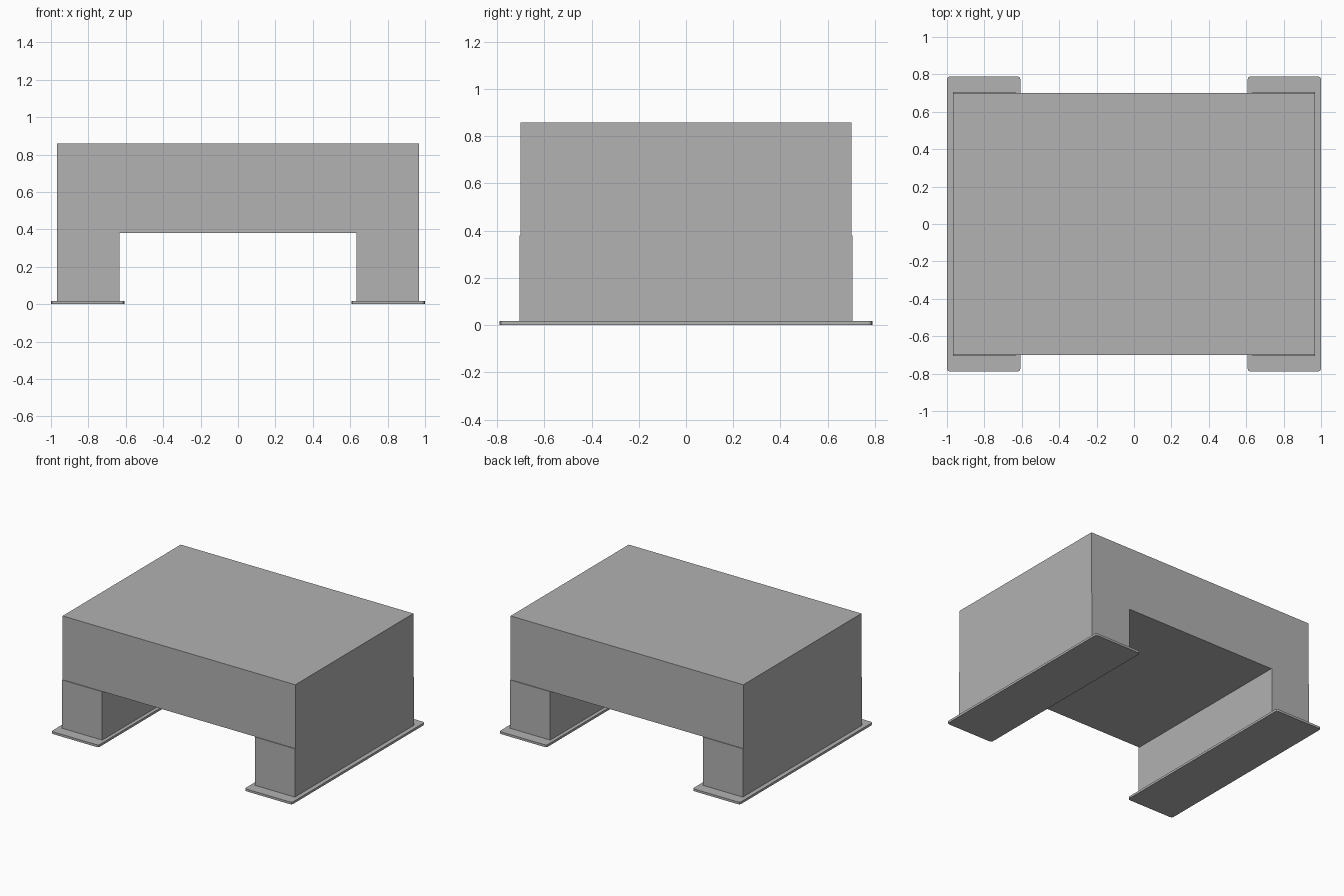
import bpy
import bmesh
from mathutils import Vector

cube = bpy.data.objects.get("Cube")
if cube:
    bpy.data.objects.remove(cube, do_unlink=True)

# Single grey finish
grey = bpy.data.materials.new("plain_grey")
grey.use_nodes = True
colour = (0.445, 0.445, 0.445, 1)
grey.diffuse_color = colour
grey.node_tree.nodes["Principled BSDF"].inputs["Base Color"].default_value = colour


def box(name, low, high, corner=0):
    """Box between two corners, with optional clipped vertical edges."""
    low, high = Vector(low), Vector(high)
    size, centre = high - low, (low + high) / 2
    bm = bmesh.new()
    bmesh.ops.create_cube(bm, size=1)
    for v in bm.verts:
        v.co = Vector(a * b for a, b in zip(v.co, size))
    if corner:
        upright = [e for e in bm.edges
                   if abs(e.verts[0].co.z - e.verts[1].co.z) > size.z / 2]
        bmesh.ops.bevel(bm, geom=upright, offset=corner, segments=2,
                        profile=0.5, affect='EDGES')
    mesh = bpy.data.meshes.new(name)
    bm.to_mesh(mesh)
    bm.free()
    mesh.materials.append(grey)
    obj = bpy.data.objects.new(name, mesh)
    obj.location = centre
    bpy.context.collection.objects.link(obj)
    return obj


plate_top = 0.017
body_base = 0.38
outer, inner = 0.967, 0.634

# Main block
box("body", (-outer, -0.701, body_base), (outer, 0.701, 0.859))

# Support walls and the thin foot plates beneath them
for name, side in (("left", 1), ("right", -1)):
    xs = sorted((side * inner, side * outer))
    box(name + "_leg", (xs[0], -0.706, plate_top), (xs[1], 0.706, body_base))
    xs = sorted((side * 0.607, side))
    box(name + "_foot_plate", (xs[0], -0.789, 0), (xs[1], 0.789, plate_top), 0.016)
